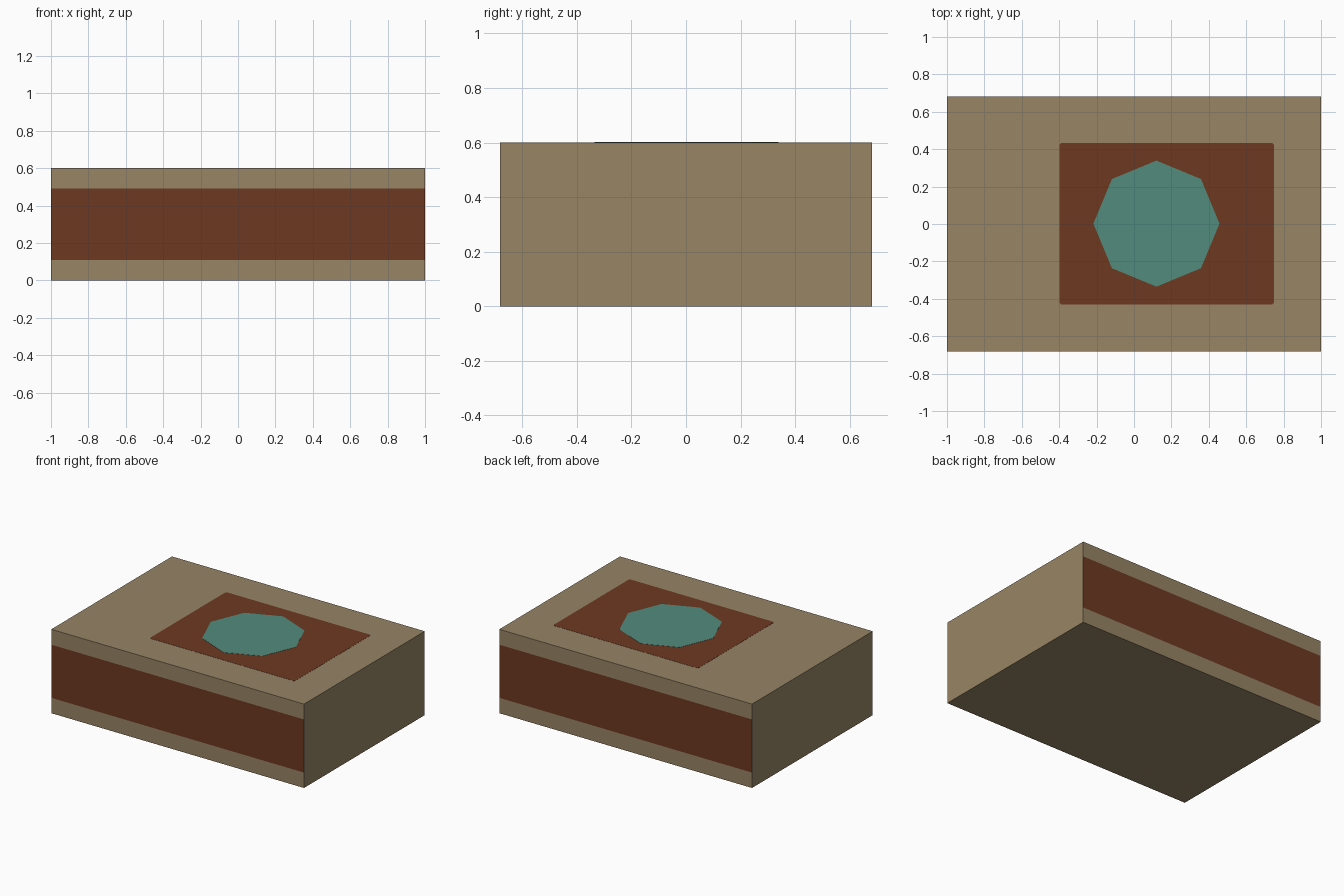
import bpy, bmesh, math
from mathutils import Vector

if "Cube" in bpy.data.objects:
    bpy.data.objects.remove(bpy.data.objects["Cube"])

W, D, H = 1.0, 0.682, 0.6          # half width, half depth, height


def material(name, rgb):
    m = bpy.data.materials.new(name)
    m.diffuse_color = (*rgb, 1.0)
    m.use_nodes = True
    m.node_tree.nodes["Principled BSDF"].inputs["Base Color"].default_value = m.diffuse_color
    return m


tan = material("tan", (0.31, 0.232, 0.13))
brown = material("brown", (0.153, 0.041, 0.0155))
teal = material("teal", (0.086, 0.258, 0.205))


def finish(bm, name, *mats):
    bmesh.ops.recalc_face_normals(bm, faces=bm.faces)
    mesh = bpy.data.meshes.new(name)
    bm.to_mesh(mesh)
    bm.free()
    for m in mats:
        mesh.materials.append(m)
    ob = bpy.data.objects.new(name, mesh)
    bpy.context.collection.objects.link(ob)
    return ob


def plate(name, outline, z0, z1, mat):
    """Thin plate raised from a flat outline."""
    bm = bmesh.new()
    face = bm.faces.new([bm.verts.new((x, y, z0)) for x, y in outline])
    new = bmesh.ops.extrude_face_region(bm, geom=[face], use_keep_orig=True)["geom"]
    for v in new:
        if isinstance(v, bmesh.types.BMVert):
            v.co.z = z1
    return finish(bm, name, mat)


# Body block, cut at the stripe edges; front and back middle faces are brown
bm = bmesh.new()
bmesh.ops.create_cube(bm, size=1)
for v in bm.verts:
    v.co = Vector((v.co.x * 2 * W, v.co.y * 2 * D, (v.co.z + 0.5) * H))
for z in (0.11, 0.49):
    bmesh.ops.bisect_plane(bm, geom=bm.verts[:] + bm.edges[:] + bm.faces[:],
                           plane_co=(0, 0, z), plane_no=(0, 0, 1))
bm.normal_update()
for f in bm.faces:
    if abs(f.normal.y) > 0.9 and 0.11 < f.calc_center_median().z < 0.49:
        f.material_index = 1
finish(bm, "body_block", tan, brown)

# Top panel with slightly clipped corners
cx, cy, hx, hy, c = 0.175, 0.002, 0.574, 0.432, 0.01
panel = []
for sx, sy in ((1, 1), (-1, 1), (-1, -1), (1, -1)):
    pair = [(cx + sx * hx, cy + sy * (hy - c)), (cx + sx * (hx - c), cy + sy * hy)]
    panel += pair if sx * sy > 0 else pair[::-1]
plate("top_panel", panel, H - 0.002, H + 0.001, brown)

# Octagonal disc on the panel
octagon = [(0.12 + 0.337 * math.cos(i * math.tau / 8),
            0.002 + 0.337 * math.sin(i * math.tau / 8)) for i in range(8)]
plate("octagon_disc", octagon, H - 0.001, H + 0.002, teal)
